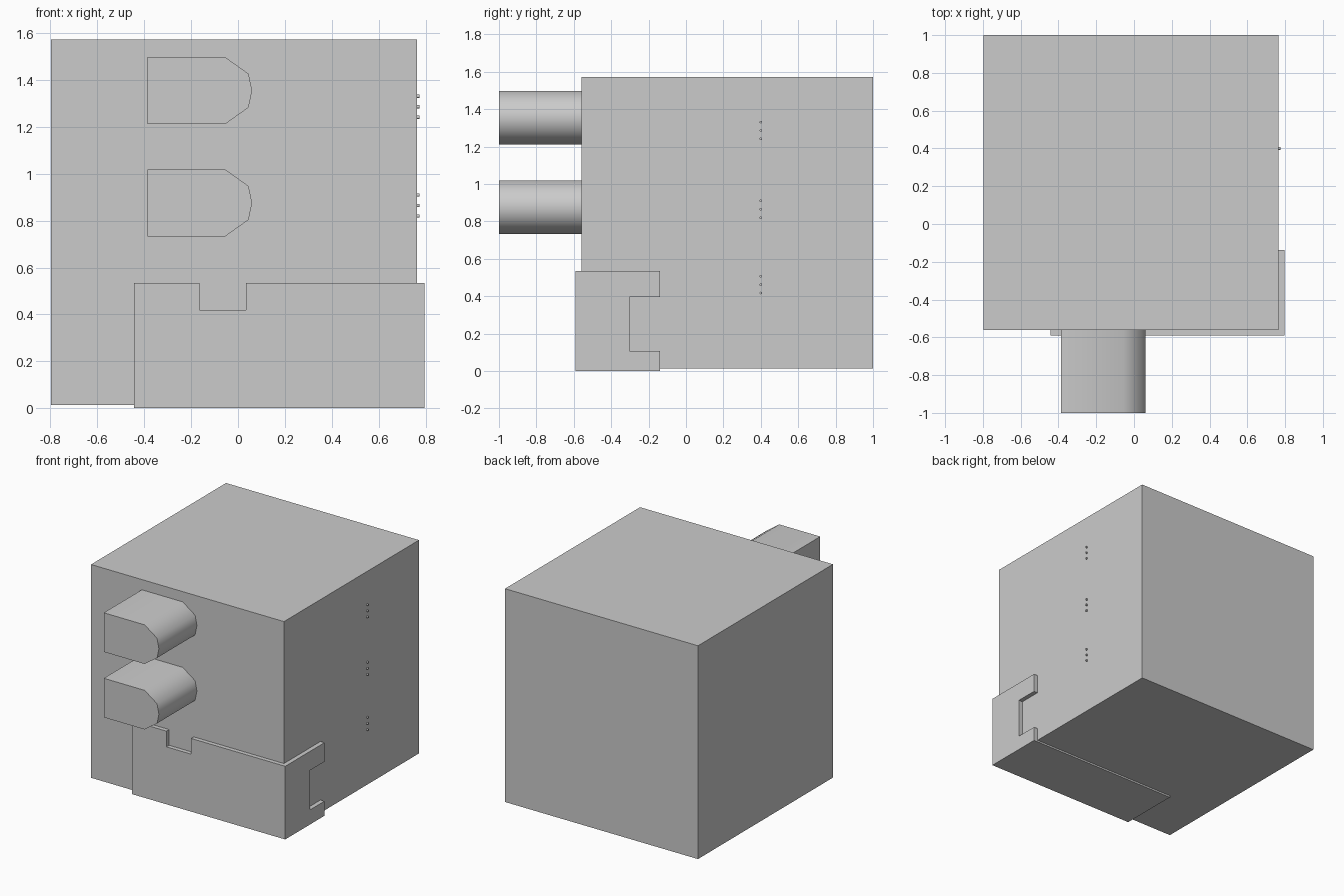
import bpy, math
from mathutils import Vector

if "Cube" in bpy.data.objects:
    bpy.data.objects.remove(bpy.data.objects["Cube"])


def finish(name, verts, faces):
    mesh = bpy.data.meshes.new(name)
    mesh.from_pydata(verts, [], faces)
    mesh.update()
    obj = bpy.data.objects.new(name, mesh)
    bpy.context.collection.objects.link(obj)
    return obj


def prism(name, profile, axis, a, b):
    """Extrude a 2D profile along an axis from a to b."""
    def place(p, t):
        return {'X': (t, p[0], p[1]), 'Y': (p[0], t, p[1]), 'Z': (p[0], p[1], t)}[axis]
    n = len(profile)
    # reversed winding on Y keeps the normals pointing outwards
    pts = profile[::-1] if axis == 'Y' else profile
    verts = [place(p, a) for p in pts] + [place(p, b) for p in pts]
    faces = [list(range(n))[::-1], list(range(n, 2 * n))]
    faces += [[i, (i + 1) % n, (i + 1) % n + n, i + n] for i in range(n)]
    return finish(name, verts, faces)


def rect(u0, v0, u1, v1):
    return [(u0, v0), (u1, v0), (u1, v1), (u0, v1)]


# Main cube body
prism("cube_body", rect(-0.797, -0.56, 0.764, 1.0), 'Z', 0.013, 1.573)

# Corner guard: notched front plate, notched side plate and bottom plate
prism("guard_front_plate",
      [(-0.443, 0), (0.796, 0), (0.796, 0.535), (0.035, 0.535), (0.035, 0.42),
       (-0.165, 0.42), (-0.165, 0.535), (-0.443, 0.535)], 'Y', -0.591, -0.56)
prism("guard_side_plate",
      [(-0.56, 0), (-0.138, 0), (-0.138, 0.107), (-0.303, 0.107), (-0.303, 0.396),
       (-0.138, 0.396), (-0.138, 0.535), (-0.56, 0.535)], 'X', 0.764, 0.796)
prism("guard_bottom_plate", rect(-0.443, -0.56, 0.764, -0.138), 'Z', 0, 0.013)

# Two rounded-nose pegs sticking out of the front
half = [(-0.055, -0.143), (0.045, -0.072)]
for i, z in enumerate((1.355, 0.876)):
    outline = [(-0.386, -0.143)] + half + [(0.06, 0)]
    outline += [(x, -h) for x, h in reversed(half)] + [(-0.386, 0.143)]
    peg = prism(f"front_peg_{i + 1}", [(x, z + h) for x, h in outline], 'Y', -1.0, -0.54)
    bpy.ops.object.select_all(action='DESELECT')
    peg.select_set(True)
    bpy.context.view_layer.objects.active = peg
    bpy.ops.object.shade_smooth_by_angle(angle=math.radians(50))

# Three groups of three small pins on the right side
for g, zc in enumerate((1.286, 0.865, 0.462)):
    for k in (-1, 0, 1):
        bpy.ops.mesh.primitive_cylinder_add(
            vertices=12, radius=0.007, depth=0.025,
            location=(0.7625, 0.4, zc + k * 0.045), rotation=(0, math.pi / 2, 0))
        bpy.context.object.name = f"side_pin_{g + 1}_{k + 2}"

# Thin flat panels laid on the left side and on the front plate
finish("left_panel",
       [(-0.8, 0.69, 0.57), (-0.8, -0.31, 0.57), (-0.8, -0.31, 1.57), (-0.8, 0.69, 1.57)],
       [(0, 1, 2, 3)])
finish("front_panel",
       [(0.45, -0.595, 0.08), (0.78, -0.595, 0.08), (0.78, -0.595, 0.41), (0.45, -0.595, 0.41)],
       [(0, 1, 2, 3)])
